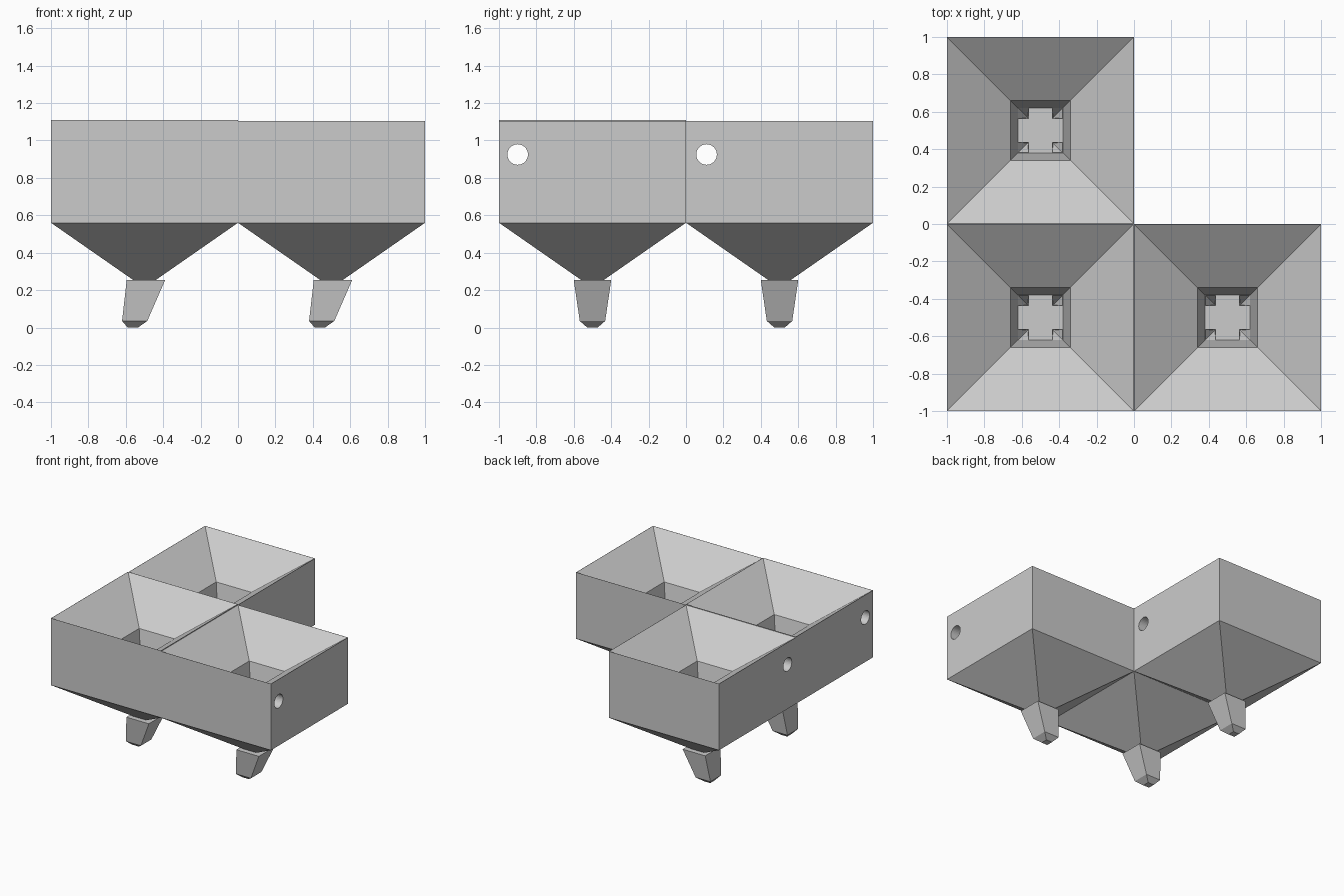
import bpy, bmesh
from mathutils import Matrix, Vector

if "Cube" in bpy.data.objects:
    bpy.data.objects.remove(bpy.data.objects["Cube"])

GREY = bpy.data.materials.new("plain_grey")
GREY.use_nodes = True
GREY.diffuse_color = (0.6, 0.6, 0.6, 1)
GREY.node_tree.nodes["Principled BSDF"].inputs["Base Color"].default_value = (0.6, 0.6, 0.6, 1)

RIM, SHOULDER, APEX = 1.105, 0.56, 0.215
FUNNEL_END, FLOOR = 0.865, 0.665
HOLE_Z, HOLE_R = 0.925, 0.055


def loft(bm, rings):
    """Closed solid through rectangles given as (x0, x1, y0, y1, z)."""
    loops = []
    for x0, x1, y0, y1, z in rings:
        loops.append([bm.verts.new(p) for p in
                      ((x0, y0, z), (x1, y0, z), (x1, y1, z), (x0, y1, z))])
    for a, b in zip(loops, loops[1:]):
        for i in range(4):
            j = (i + 1) % 4
            bm.faces.new((a[i], a[j], b[j], b[i]))
    bm.faces.new(loops[0][::-1])
    bm.faces.new(loops[-1])


def square(half, z):
    return (-half, half, -half, half, z)


def finish(bm, name, location):
    bmesh.ops.recalc_face_normals(bm, faces=bm.faces)
    mesh = bpy.data.meshes.new(name)
    bm.to_mesh(mesh)
    bm.free()
    mesh.materials.append(GREY)
    ob = bpy.data.objects.new(name, mesh)
    ob.location = location
    bpy.context.collection.objects.link(ob)
    return ob


def cut(ob, cutter):
    """Subtract the cutter, keep the result and drop the cutter."""
    cutter.hide_render = True
    mod = ob.modifiers.new("cut", "BOOLEAN")
    mod.operation, mod.solver, mod.object = "DIFFERENCE", "EXACT", cutter
    bpy.context.view_layer.update()
    result = ob.evaluated_get(bpy.context.evaluated_depsgraph_get())
    mesh = bpy.data.meshes.new_from_object(result)
    ob.modifiers.clear()
    ob.data = mesh
    bpy.data.objects.remove(cutter)


def build_cell(name, cx, cy, hole_y, rim):
    place = (cx, cy, 0)

    # block with a pyramid underside, a funnel on top and a tapered socket
    bm = bmesh.new()
    loft(bm, [square(0.004, APEX), square(0.5, SHOULDER), square(0.5, rim),
              square(0.4985, rim), square(0.16, FUNNEL_END), square(0.12, FLOOR)])
    body = finish(bm, name + "_hopper", place)

    # side tunnel and four corner pits in the socket floor
    bm = bmesh.new()
    turn = Matrix.Translation((0, hole_y - cy, HOLE_Z)) @ Matrix.Rotation(1.5707963, 4, Vector((0, 1, 0)))
    bmesh.ops.create_cone(bm, cap_ends=True, segments=32, radius1=HOLE_R,
                          radius2=HOLE_R, depth=1.2, matrix=turn)
    for sx in (-1, 1):
        for sy in (-1, 1):
            rings = []
            for near, far, z in ((0.065, 0.119, FLOOR + 0.01), (0.065, 0.119, FLOOR - 0.005),
                                 (0.066, 0.07, FLOOR - 0.08)):
                xs, ys = sorted((sx * near, sx * far)), sorted((sy * near, sy * far))
                rings.append((*xs, *ys, z))
            loft(bm, rings)
    cut(body, finish(bm, "cutter", place))

    # leaning peg with a chamfered tip
    bm = bmesh.new()
    loft(bm, [(-0.09, -0.035, -0.028, 0.028, 0.0),
              (-0.12, 0.015, -0.068, 0.068, 0.035),
              (-0.095, 0.11, -0.1, 0.1, 0.253)])
    finish(bm, name + "_peg", place)


build_cell("front_right", -0.5, -0.5, -0.9, RIM + 0.005)
build_cell("front_left", 0.5, -0.5, -0.9, RIM)
build_cell("back_right", -0.5, 0.5, 0.11, RIM)
